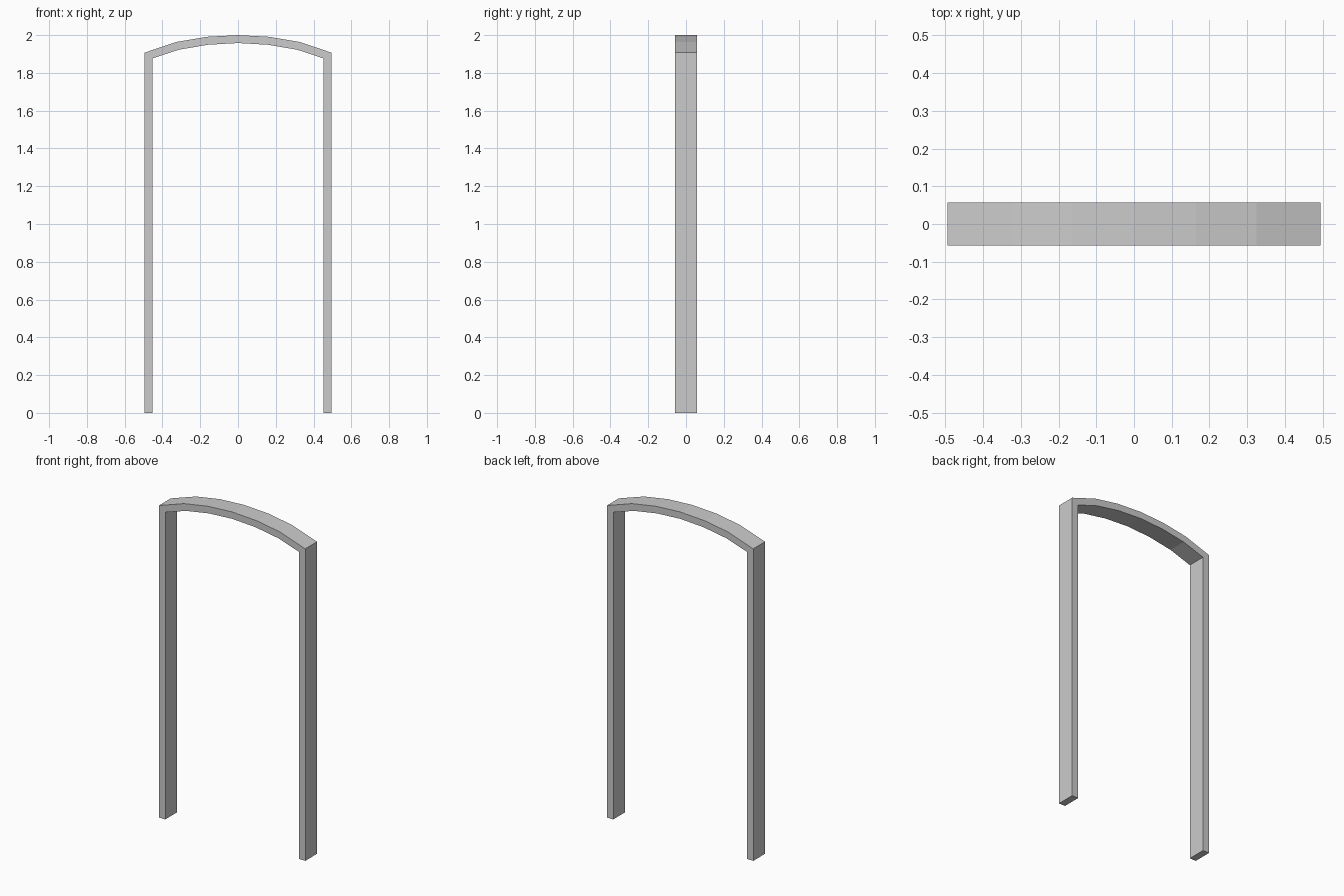
import bpy, bmesh

if "Cube" in bpy.data.objects:
    bpy.data.objects.remove(bpy.data.objects["Cube"])

HALF_DEPTH = 0.057

# Right half of the frame as (outer, inner) x/z pairs, foot to crown
half = [
    ((0.495, 0.0), (0.452, 0.0)),
    ((0.495, 1.907), (0.452, 1.877)),
    ((0.325, 1.964), (0.312, 1.923)),
    ((0.165, 1.991), (0.158, 1.949)),
]
crown = [((0.0, 2.0), (0.0, 1.958))]
mirrored = [((-o[0], o[1]), (-i[0], i[1])) for o, i in reversed(half)]
stations = half + crown + mirrored

# Sweep a rectangular section up one post, over the arch and down the other
bm = bmesh.new()
rings = []
for (ox, oz), (ix, iz) in stations:
    rings.append([bm.verts.new(p) for p in (
        (ox, -HALF_DEPTH, oz), (ox, HALF_DEPTH, oz),
        (ix, HALF_DEPTH, iz), (ix, -HALF_DEPTH, iz))])
for a, b in zip(rings, rings[1:]):
    for k in range(4):
        n = (k + 1) % 4
        bm.faces.new((a[k], a[n], b[n], b[k]))

# Close the feet
bm.faces.new(rings[0])
bm.faces.new(rings[-1])
bmesh.ops.recalc_face_normals(bm, faces=bm.faces)

mesh = bpy.data.meshes.new("arched_door_frame")
bm.to_mesh(mesh)
bm.free()
frame = bpy.data.objects.new("arched_door_frame", mesh)
bpy.context.collection.objects.link(frame)
